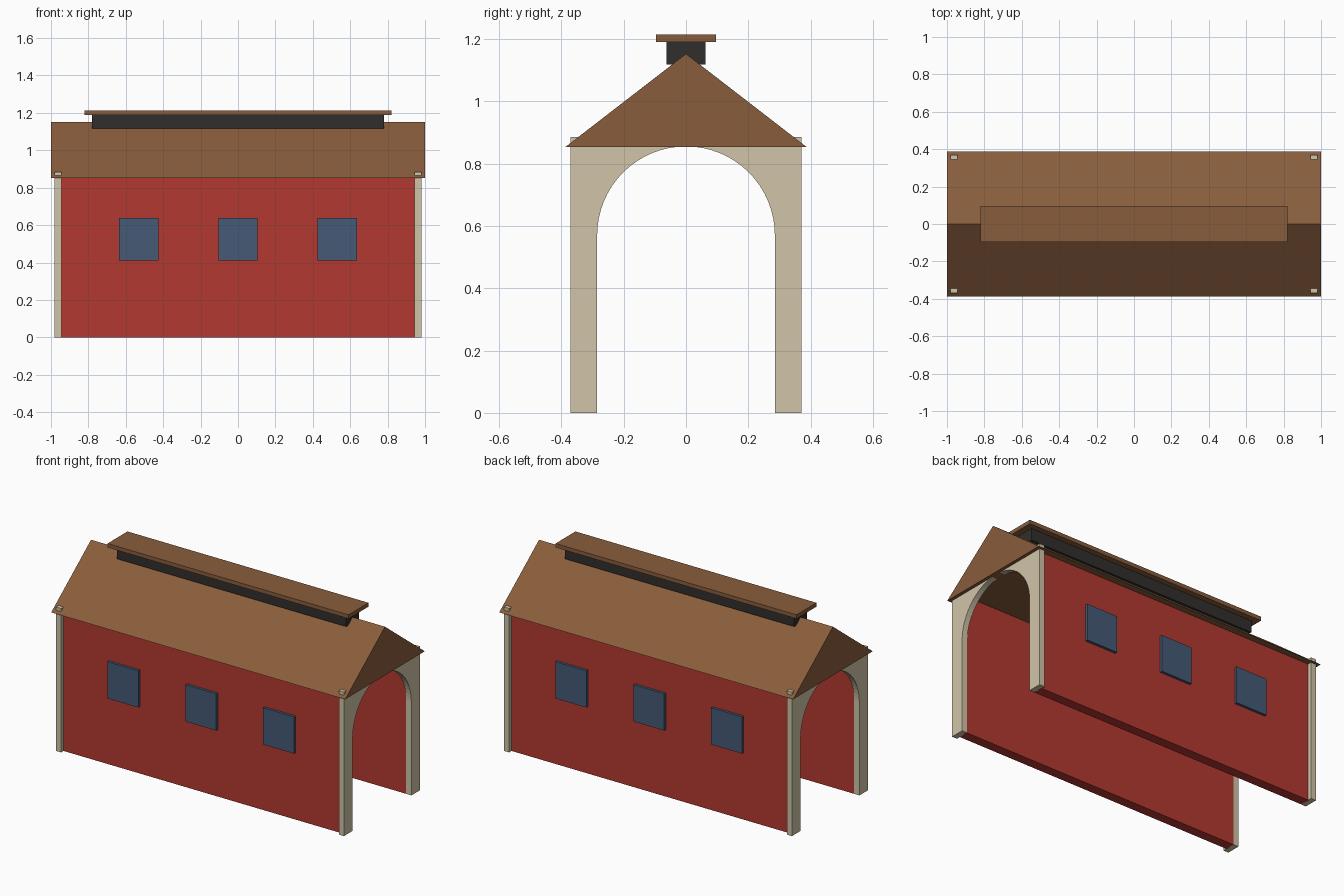
import bpy
from math import cos, sin, pi

if "Cube" in bpy.data.objects:
    bpy.data.objects.remove(bpy.data.objects["Cube"])


def material(name, color):
    m = bpy.data.materials.new(name)
    m.diffuse_color = (*color, 1)
    m.use_nodes = True
    m.node_tree.nodes["Principled BSDF"].inputs["Base Color"].default_value = m.diffuse_color
    return m


RED = material("red_boards", (0.45, 0.04, 0.03))
BROWN = material("brown_roofing", (0.25, 0.11, 0.045))
CREAM = material("cream_trim", (0.64, 0.56, 0.40))
BLUE = material("blue_glass", (0.06, 0.10, 0.18))
DARK = material("dark_vent", (0.03, 0.028, 0.025))


def prism(name, profile, x0, x1, mat):
    """Extrude a counter-clockwise (y, z) profile along x."""
    n = len(profile)
    verts = [(x, y, z) for x in (x0, x1) for y, z in profile]
    faces = [tuple(reversed(range(n))), tuple(range(n, 2 * n))]
    faces += [(i, (i + 1) % n, n + (i + 1) % n, n + i) for i in range(n)]
    mesh = bpy.data.meshes.new(name)
    mesh.from_pydata(verts, [], faces)
    mesh.materials.append(mat)
    ob = bpy.data.objects.new(name, mesh)
    bpy.context.collection.objects.link(ob)
    return ob


def box(name, x0, x1, y0, y1, z0, z1, mat):
    return prism(name, [(y0, z0), (y1, z0), (y1, z1), (y0, z1)], x0, x1, mat)


# Long side walls and their raised windows
for side, s in (("front", -1), ("back", 1)):
    y0, y1 = sorted((s * 0.286, s * 0.346))
    box(side + "_wall", -0.95, 0.95, y0, y1, 0, 0.855, RED)
    y0, y1 = sorted((s * 0.335, s * 0.362))
    for i, x in enumerate((-0.53, 0, 0.53)):
        box(f"{side}_window_{i + 1}", x - 0.105, x + 0.105, y0, y1, 0.412, 0.638, BLUE)

# Arched portals at both ends
R, SPRING = 0.285, 0.57
arch = [(R * cos(pi - pi * i / 32), SPRING + R * sin(pi * i / 32)) for i in range(33)]
portal = [(R, 0), (0.37, 0), (0.37, 0.885), (-0.37, 0.885), (-0.37, 0), (-R, 0)] + arch
prism("right_portal", portal, 0.945, 0.98, CREAM)
prism("left_portal", portal, -0.98, -0.945, CREAM)

# Gable roof
prism("roof", [(-0.387, 0.853), (0.387, 0.853), (0, 1.152)], -1, 1, BROWN)

# Ridge vent with flat cap
box("ridge_vent", -0.78, 0.78, -0.062, 0.062, 1.117, 1.19, DARK)
box("vent_cap", -0.82, 0.82, -0.097, 0.097, 1.19, 1.214, BROWN)
